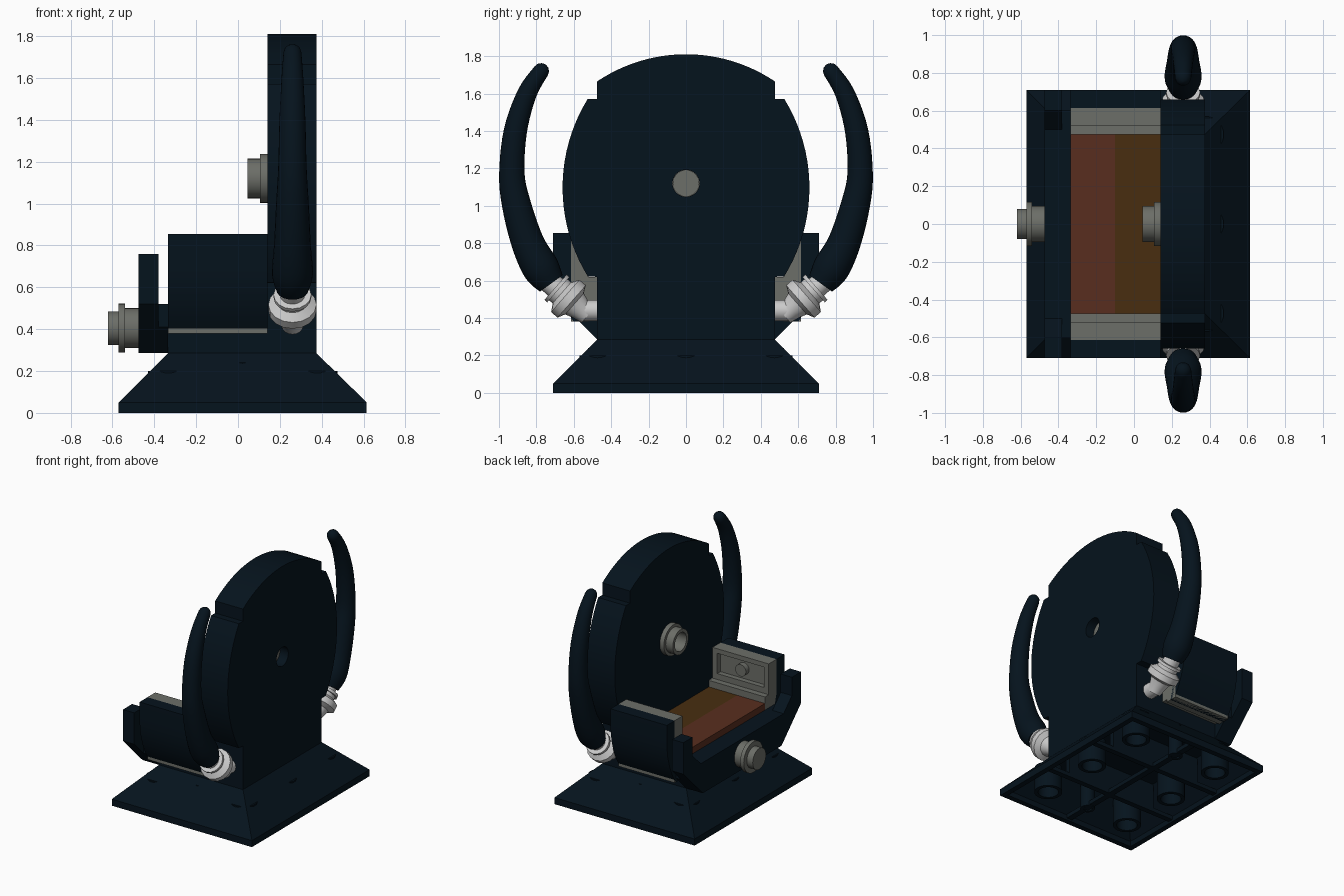
import bpy, bmesh, math
from mathutils import Vector

if "Cube" in bpy.data.objects:
    bpy.data.objects.remove(bpy.data.objects["Cube"])


def material(name, r, g, b):
    m = bpy.data.materials.new(name)
    m.diffuse_color = (r, g, b, 1)
    m.use_nodes = True
    m.node_tree.nodes["Principled BSDF"].inputs["Base Color"].default_value = m.diffuse_color
    return m


DARK = material("dark", 0.0016, 0.0065, 0.0123)
GREY = material("stone_grey", 0.15, 0.156, 0.138)
PALE = material("pale_grey", 0.6, 0.6, 0.6)
RUST = material("red_brown", 0.098, 0.027, 0.013)
BROWN = material("dark_brown", 0.065, 0.027, 0.005)


def finish(name, bm, mat, mirror=False, smooth=False):
    bmesh.ops.remove_doubles(bm, verts=bm.verts, dist=1e-5)
    bmesh.ops.recalc_face_normals(bm, faces=bm.faces)
    me = bpy.data.meshes.new(name)
    bm.to_mesh(me)
    bm.free()
    ob = bpy.data.objects.new(name, me)
    bpy.context.collection.objects.link(ob)
    me.materials.append(mat)
    if smooth:
        bpy.ops.object.select_all(action='DESELECT')
        bpy.context.view_layer.objects.active = ob
        ob.select_set(True)
        bpy.ops.object.shade_smooth_by_angle(angle=math.radians(35))
    if mirror:
        m = ob.modifiers.new("mirror", 'MIRROR')
        m.use_axis = (False, True, False)
    return ob


def loft(bm, rings, close_ends=True):
    vr = [[bm.verts.new(p) for p in r] for r in rings]
    n = len(vr[0])
    for a, b in zip(vr, vr[1:]):
        for i in range(n):
            j = (i + 1) % n
            bm.faces.new((a[i], a[j], b[j], b[i]))
    if close_ends:
        bm.faces.new(vr[0])
        bm.faces.new(vr[-1])


def prism(name, yz, x0, x1, mat, mirror=False, smooth=False):
    """Extrude a y-z outline along x."""
    bm = bmesh.new()
    loft(bm, [[(x, y, z) for y, z in yz] for x in (x0, x1)])
    return finish(name, bm, mat, mirror, smooth)


def box(name, x0, x1, y0, y1, z0, z1, mat, mirror=False):
    return prism(name, [(y0, z0), (y1, z0), (y1, z1), (y0, z1)], x0, x1, mat, mirror)


def lathe(name, profile, origin, axis, mat, mirror=False, segs=32):
    """Turn (distance along axis, radius) points; ends are capped."""
    rot = Vector((0, 0, 1)).rotation_difference(Vector(axis))
    bm = bmesh.new()
    rings = []
    for t, r in profile:
        rings.append([Vector(origin) + rot @ Vector((r * math.cos(a), r * math.sin(a), t))
                      for a in (2 * math.pi * i / segs for i in range(segs))])
    closed = profile[0] == profile[-1]
    loft(bm, rings, not closed)
    return finish(name, bm, mat, mirror, True)


def tube(name, t0, t1, r, ri, origin, axis, mat, mirror=False):
    return lathe(name, [(t0, r), (t1, r), (t1, ri), (t0, ri), (t0, r)], origin, axis, mat, mirror)


def arc(cy, cz, r, a0, a1, n):
    return [(cy + r * math.cos(a), cz + r * math.sin(a))
            for a in (a0 + (a1 - a0) * i / n for i in range(n + 1))]


# Sloped hollow base
bm = bmesh.new()
levels = [(-.335, .375, .475, .285), (-.57, .615, .71, .05), (-.57, .615, .71, 0),
          (-.53, .575, .67, 0), (-.53, .575, .67, .04), (-.35, .39, .49, .23)]
loft(bm, [[(a, -y, z), (b, -y, z), (b, y, z), (a, y, z)] for a, b, y, z in levels])
finish("base", bm, DARK)

# Ribs and tubes under the base
for i, y in enumerate((-.237, .237)):
    prism(f"base_rib_{i}", [(y - .02, .02), (y + .02, .02), (y + .02, .24), (y - .02, .24)],
          -.36, .4, DARK)
    box(f"base_rib_foot_{i}", -.55, .595, y - .02, y + .02, .015, .045, DARK)
box("base_rib_long", .0, .045, -.69, .69, .015, .045, DARK)
for x in (-.333, .378):
    for y in (-.473, 0, .473):
        tube("base_tube", .01, .2, .097, .071, (x, y, 0), (0, 0, 1), DARK)
for y in (-.473, .473):
    tube("base_pin", .01, .24, .05, .03, (.022, y, 0), (0, 0, 1), DARK)

# Tall rounded back rest
a = math.asin(.475 / .903)
half = [(.475, .285), (.475, .62)] + arc(-.243, 1.097, .903, -a, a, 20) + [(.475, 1.572)]
ta = math.asin(.475 / .85)
top = arc(0, .96, .85, math.pi / 2 - ta, math.pi / 2 + ta, 24)
outline = half + top + [(-y, z) for y, z in reversed(half)]
back = prism("back_rest", outline, .14, .375, DARK, smooth=True)
cut = lathe("back_hole_cutter", [(-.1, .072), (.5, .072)], (.1, 0, 1.12), (1, 0, 0), DARK)
cut.hide_render = True
cut.hide_set(True)
b = back.modifiers.new("hole", 'BOOLEAN')
b.object = cut
b.operation = 'DIFFERENCE'
b.solver = 'EXACT'

# Hollow pin through the back rest
lathe("back_pin", [(.12, 0), (.12, .07), (.0, .07), (.0, .095), (.06, .095), (.06, .117),
                   (.096, .117), (.096, .071), (.26, .071), (.26, 0)],
      (.045, 0, 1.12), (1, 0, 0), GREY)

# Seat block and its two tiles
box("seat_block", -.335, .14, -.475, .475, .285, .48, DARK)
box("seat_tile_front", -.335, -.1, -.475, .475, .48, .57, RUST)
box("seat_tile_rear", -.1, .14, -.475, .475, .48, .57, BROWN)

# Front bracket with raised corners
u = [(.475, .285), (.71, .52), (.71, .76), (.6, .76), (.6, .62), (.5, .52)]
prism("front_bracket", u + [(-y, z) for y, z in reversed(u)], -.475, -.38, DARK)
prism("front_bracket_spacer", [(-.475, .285), (.475, .285), (.6, .41), (.6, .52),
                               (-.6, .52), (-.6, .41)], -.385, -.335, DARK)
lathe("front_stud", [(0, .095), (.075, .095), (.075, .117), (.105, .117), (.105, .08), (.155, .08)],
      (-.465, 0, .405), (-1, 0, 0), GREY)

# Arm rests: outer shell, inner framed panel, ledge
shell = [(.56, .38), (.60, .38), (.64, .44), (.675, .52), (.70, .61), (.71, .70), (.71, .855), (.615, .855), (.615, .6)]
prism("arm_shell", shell, -.335, .14, DARK, True, True)
box("arm_panel", -.335, .14, .56, .615, .38, .855, GREY, True)
box("arm_frame_top", -.335, .14, .52, .56, .82, .855, GREY, True)
box("arm_frame_bottom", -.335, .14, .52, .56, .38, .665, GREY, True)
box("arm_frame_front", -.335, -.295, .52, .56, .665, .82, GREY, True)
box("arm_frame_rear", .1, .14, .52, .56, .665, .82, GREY, True)
box("arm_ledge", -.335, .14, .475, .52, .4, .62, GREY, True)
lathe("arm_peg", [(0, .045), (.04, .045)], (-.097, .56, .742), (0, -1, 0), GREY, True)

# Horn joints
d = Vector((0, .75, .66)).normalized()
lathe("horn_joint", [(-.14, .05), (-.09, .06), (-.045, .075), (-.025, .115), (.02, .115),
                     (.045, .075), (.07, .075), (.07, .09), (.09, .09), (.09, .06), (.14, .06)],
      (.26, .63, .505), d, PALE, True, 16)
lathe("horn_joint_stem", [(0, .055), (.1, .055)], (.26, .46, .44), (0, 1, 0), PALE, True, 16)

# Curved horns: tapering rings along a smooth path, as (y, z, radius)
key = [(.72, .585, .075), (.775, .665, .098), (.845, .80, .088), (.905, 1.0, .078),
       (.931, 1.17, .068), (.912, 1.4, .062), (.85, 1.6, .052), (.775, 1.72, .043)]
key = [Vector(k) for k in key]
pts = []
for i in range(len(key) - 1):
    p0, p1, p2, p3 = (key[max(0, min(len(key) - 1, i + k))] for k in (-1, 0, 1, 2))
    for s in range(5):
        t = s / 5
        pts.append(.5 * (2 * p1 + (p2 - p0) * t + (2 * p0 - 5 * p1 + 4 * p2 - p3) * t * t
                         + (3 * p1 - p0 - 3 * p2 + p3) * t ** 3))
pts.append(key[-1])
tip = (pts[-1] - pts[-2]).xy.normalized()
for k in (30, 60, 85):                       # rounded tip
    g = math.radians(k)
    e = key[-1].xy + tip * .043 * math.sin(g)
    pts.append(Vector((e.x, e.y, .043 * math.cos(g))))
bm = bmesh.new()
rings = []
for i, p in enumerate(pts):
    dy, dz = (pts[min(i + 1, len(pts) - 1)] - pts[max(i - 1, 0)]).xy.normalized()
    rings.append([(.26 + p.z * math.sin(q), p.x + dz * p.z * math.cos(q), p.y - dy * p.z * math.cos(q))
                  for q in (2 * math.pi * j / 24 for j in range(24))])
loft(bm, rings)
finish("horn", bm, DARK, True, True)
